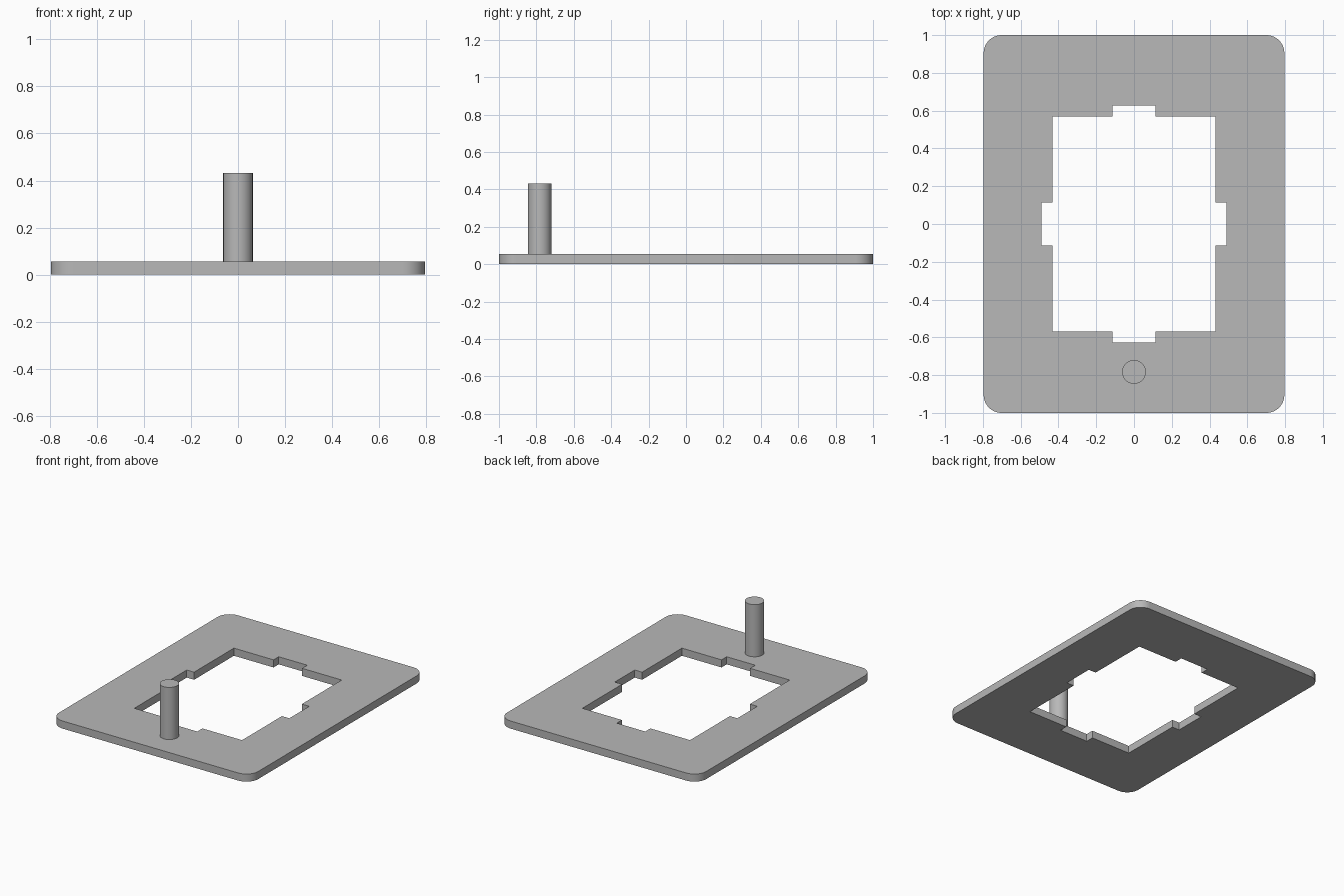
import bpy, bmesh
from math import sin, cos, pi, radians

cube = bpy.data.objects.get("Cube")
if cube:
    bpy.data.objects.remove(cube, do_unlink=True)

THICK = 0.055
GREY = (0.48, 0.48, 0.48, 1)

grey = bpy.data.materials.new("plain grey")
grey.use_nodes = True
grey.diffuse_color = GREY
grey.node_tree.nodes["Principled BSDF"].inputs["Base Color"].default_value = GREY


def rounded_rectangle(hx, hy, r, steps=12):
    """Outline points of a rectangle with arc corners."""
    points = []
    for i, (sx, sy) in enumerate([(1, 1), (-1, 1), (-1, -1), (1, -1)]):
        for k in range(steps + 1):
            a = (i + k / steps) * pi / 2
            points.append((sx * (hx - r) + r * cos(a), sy * (hy - r) + r * sin(a)))
    return points


def notched_rectangle(hx, hy, depth, half):
    """Outline points of a rectangle with a notch amid each side."""
    quarter = [(hx + depth, half), (hx, half), (hx, hy), (half, hy), (half, hy + depth)]
    points = []
    for sx, sy in [(1, 1), (-1, 1), (-1, -1), (1, -1)]:
        part = [(sx * x, sy * y) for x, y in quarter]
        points += part if sx * sy > 0 else part[::-1]
    return points


def finish(obj):
    obj.data.materials.append(grey)
    bpy.ops.object.select_all(action="DESELECT")
    obj.select_set(True)
    bpy.context.view_layer.objects.active = obj
    bpy.ops.object.shade_smooth_by_angle(angle=radians(30))


# Flat frame: outer outline with the notched opening, extruded upwards
bm = bmesh.new()
edges = []
for outline in (rounded_rectangle(0.796, 1.0, 0.095),
                notched_rectangle(0.431, 0.569, 0.059, 0.114)):
    verts = [bm.verts.new((x, y, 0)) for x, y in outline]
    edges += [bm.edges.new((verts[i - 1], verts[i])) for i in range(len(verts))]
bmesh.ops.triangle_fill(bm, edges=edges, use_beauty=True, normal=(0, 0, 1))
ext = bmesh.ops.extrude_face_region(bm, geom=bm.faces[:], use_keep_orig=True)
top = [g for g in ext["geom"] if isinstance(g, bmesh.types.BMVert)]
bmesh.ops.translate(bm, verts=top, vec=(0, 0, THICK))
bmesh.ops.recalc_face_normals(bm, faces=bm.faces[:])
mesh = bpy.data.meshes.new("frame_plate")
bm.to_mesh(mesh)
bm.free()
plate = bpy.data.objects.new("frame_plate", mesh)
bpy.context.collection.objects.link(plate)
finish(plate)

# Round post standing on the front border
POST_TOP = 0.432
bpy.ops.mesh.primitive_cylinder_add(vertices=48, radius=0.063, depth=POST_TOP - THICK,
                                    location=(0, -0.783, (POST_TOP + THICK) / 2))
post = bpy.context.object
post.name = "post"
finish(post)
